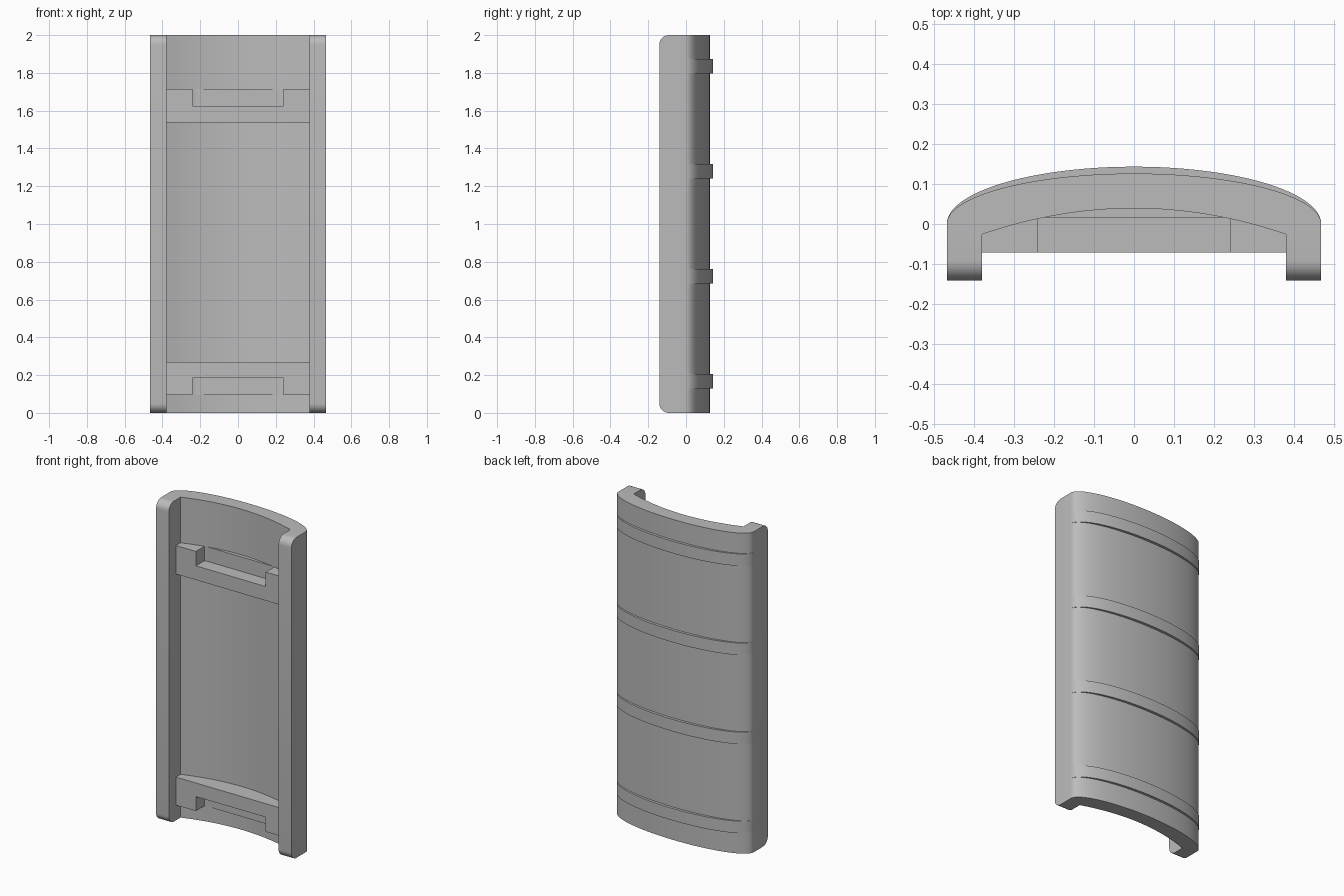
import bpy
import bmesh
from math import cos, sin, pi, radians
from mathutils import Vector

cube = bpy.data.objects.get("Cube")
if cube:
    bpy.data.objects.remove(cube)

HALF = 0.467          # half width of the panel
RAIL = 0.379          # inner face of the side rails
FRONT = -0.141        # front of the rails
HEIGHT = 2.0

grey = bpy.data.materials.new("plain grey")
grey.use_nodes = True
colour = (0.5, 0.5, 0.5, 1)
grey.diffuse_color = colour
grey.node_tree.nodes["Principled BSDF"].inputs["Base Color"].default_value = colour


def ellipse(a, b, steps=48):
    """Half ellipse from +x over the back to -x."""
    return [(a * cos(pi * i / steps), b * sin(pi * i / steps)) for i in range(steps + 1)]


def prism(name, plan, low, high, round_front=0):
    """Extrude a plan outline upwards, optionally rounding its front end edges."""
    bm = bmesh.new()
    face = bm.faces.new([bm.verts.new((x, y, low)) for x, y in plan])
    grown = bmesh.ops.extrude_face_region(bm, geom=[face])["geom"]
    top = [v for v in grown if isinstance(v, bmesh.types.BMVert)]
    bmesh.ops.translate(bm, verts=top, vec=Vector((0, 0, high - low)))
    bmesh.ops.recalc_face_normals(bm, faces=bm.faces)
    if round_front:
        edges = [e for e in bm.edges
                 if all(v.co.y < FRONT + 0.001 for v in e.verts)
                 and abs(e.verts[0].co.z - e.verts[1].co.z) < 0.001]
        bmesh.ops.bevel(bm, geom=edges, offset=round_front, segments=8,
                        profile=0.5, affect='EDGES')
    mesh = bpy.data.meshes.new(name)
    bm.to_mesh(mesh)
    bm.free()
    mesh.materials.append(grey)
    obj = bpy.data.objects.new(name, mesh)
    bpy.context.collection.objects.link(obj)
    return obj


def activate(obj):
    bpy.ops.object.select_all(action='DESELECT')
    obj.select_set(True)
    bpy.context.view_layer.objects.active = obj


def smooth(obj):
    activate(obj)
    bpy.ops.object.shade_smooth_by_angle(angle=radians(30))


def rectangle(half, front, back):
    return [(half, front), (half, back), (-half, back), (-half, front)]


# Curved shell with a straight rail along each side
steps = 32
inner = []
for i in range(steps + 1):
    t = 2 * i / steps - 1
    inner.append((RAIL * t, 0.039 - 0.065 * t * t))
outline = ([(HALF, FRONT)] + ellipse(HALF, 0.126) + [(-HALF, FRONT), (-RAIL, FRONT)]
           + inner + [(RAIL, FRONT)])
smooth(prism("curved_shell", outline, 0, HEIGHT, round_front=0.05))

# Four raised bands around the back
band = ellipse(HALF, 0.143) + ellipse(0.44, 0.1)[::-1]
for i in range(4):
    low = 0.13 + 0.556 * i
    smooth(prism(f"back_band_{i + 1}", band, low, low + 0.075))

# Notched cross bars between the rails, notches facing the ends
for name, low, high, cut_low, cut_high in (
        ("lower_cross_bar", 0.095, 0.27, 0.0, 0.185),
        ("upper_cross_bar", 1.537, 1.715, 1.625, 1.8)):
    bar = prism(name, rectangle(RAIL + 0.02, -0.071, 0.05), low, high)
    cutter = prism("notch_cutter", rectangle(0.241, -0.2, 0.016), cut_low, cut_high)
    cutter.hide_render = True
    cut = bar.modifiers.new("notch", 'BOOLEAN')
    cut.operation = 'DIFFERENCE'
    cut.solver = 'EXACT'
    cut.object = cutter
    activate(bar)
    bpy.ops.object.modifier_apply(modifier=cut.name)
    bpy.data.objects.remove(cutter)
